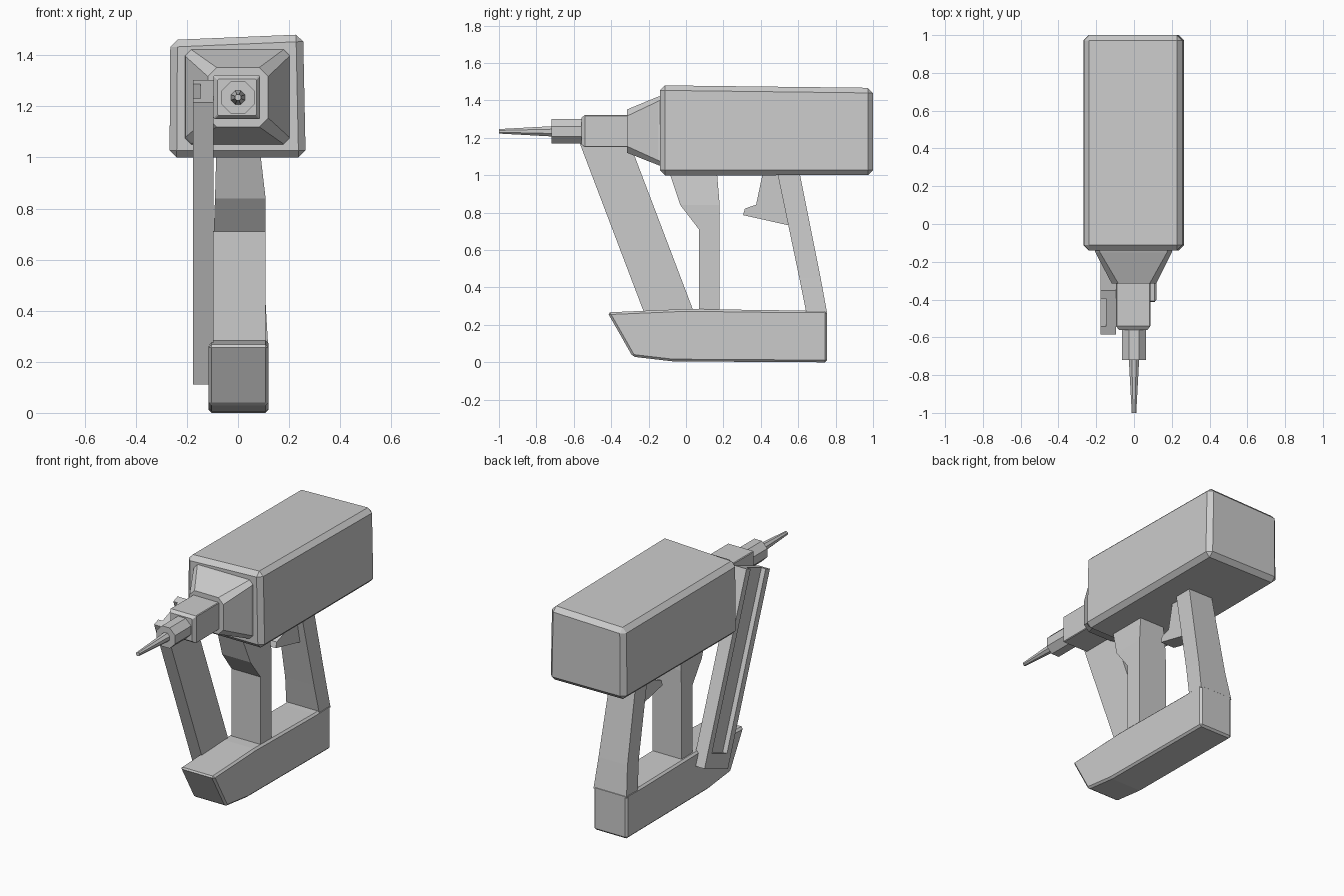
import bpy, bmesh, math
from mathutils import Vector

if "Cube" in bpy.data.objects:
    bpy.data.objects.remove(bpy.data.objects["Cube"])


def make(name, verts, faces, bevel=0.0):
    me = bpy.data.meshes.new(name)
    bm = bmesh.new()
    vs = [bm.verts.new(v) for v in verts]
    for f in faces:
        bm.faces.new([vs[i] for i in f])
    bmesh.ops.recalc_face_normals(bm, faces=bm.faces)
    bm.to_mesh(me)
    bm.free()
    ob = bpy.data.objects.new(name, me)
    bpy.context.collection.objects.link(ob)
    if bevel:
        mod = ob.modifiers.new("bevel", 'BEVEL')
        mod.width, mod.segments = bevel, 1
        mod.limit_method = 'ANGLE'
        mod.angle_limit = math.radians(50)
    return ob


def loft(name, rings, bevel=0.0):
    """Join rings with equal point counts and cap both ends."""
    n = len(rings[0])
    faces = [tuple(range(n)), tuple(range((len(rings) - 1) * n, len(rings) * n))]
    for r in range(len(rings) - 1):
        for i in range(n):
            j = (i + 1) % n
            faces.append((r * n + i, r * n + j, (r + 1) * n + j, (r + 1) * n + i))
    return make(name, [p for ring in rings for p in ring], faces, bevel)


def side_prism(name, profile, x0, x1, bevel=0.0):
    """Extrude a (y, z) side profile across x."""
    return loft(name, [[(x, y, z) for y, z in profile] for x in (x0, x1)], bevel)


def cut_rect(y, x0, x1, z0, z1, c):
    """Rectangle facing y with its corners cut by c."""
    return [(x0 + c, y, z0), (x1 - c, y, z0), (x1, y, z0 + c), (x1, y, z1 - c),
            (x1 - c, y, z1), (x0 + c, y, z1), (x0, y, z1 - c), (x0, y, z0 + c)]


def circle(y, r, n=8):
    return [(r * math.cos(math.tau * (i + .5) / n), y,
             1.235 + r * math.sin(math.tau * (i + .5) / n)) for i in range(n)]


# Main housing, slightly out of square
loft("housing", [
    [(-.268, -.14, 1.0), (.265, -.14, 1.0), (.255, -.14, 1.482), (-.265, -.14, 1.46)],
    [(-.268, 1, 1.005), (.265, 1, 1.0), (.255, 1, 1.468), (-.265, 1, 1.455)]], .028)

# Tapered nose
loft("nose_cone", [cut_rect(-.12, -.21, .205, 1.045, 1.43, .02),
                   cut_rect(-.15, -.205, .20, 1.055, 1.42, .025),
                   cut_rect(-.315, -.118, .118, 1.12, 1.352, .035)])

# Square barrel block, octagonal collar and needle
loft("barrel_block", [cut_rect(-.30, -.095, .087, 1.15, 1.322, .004),
                      cut_rect(-.54, -.095, .087, 1.15, 1.322, .004),
                      cut_rect(-.56, -.08, .072, 1.165, 1.307, .004)])
loft("collar", [circle(-.55, .07), circle(-.72, .07)])
loft("needle", [circle(-.71, .03), circle(-1.0, .013)])

# Slanted magazine with a groove along its outer side
origin = Vector((-.166, .112))
along = Vector((-.355, .935)).normalized()
across = Vector((along.y, -along.x))
length, width = 1.18, .25


def mag_bar(name, a0, a1, w0, w1, x0, x1):
    pts = [origin + along * a + across * w
           for a, w in ((a0, w0), (a0, w1), (a1, w1), (a1, w0))]
    side_prism(name, pts, x0, x1)


mag_bar("magazine_back", 0, length, 0, width, -.147, -.095)
mag_bar("magazine_rail_front", 0, length, 0, .045, -.177, -.147)
mag_bar("magazine_rail_rear", 0, length, width - .045, width, -.177, -.147)
mag_bar("magazine_foot", 0, .09, .045, width - .045, -.177, -.147)

# Base bar
side_prism("base", [(-.42, .267), (-.285, .03), (-.07, .005), (.755, 0),
                    (.755, .28), (.6, .277), (0, .285)], -.115, .12, .012)

# Centre post, narrowing towards the top
post = [(-.09, 1.02, -.085, .087), (-.03, .84, -.09, .108), (.07, .71, -.095, .108),
        (.07, .26, -.095, .108)]
rear = [.165, .18, .18, .18]
loft("centre_post", [[(x0, y, z), (x1, y, z), (x1, yb, z), (x0, yb, z)]
                     for (y, z, x0, x1), yb in zip(post, rear)])

# Rear grip, flaring into the base
loft("rear_grip", [[(x0, y0, z), (x1, y0, z), (x1, y1, z), (x0, y1, z)]
                   for z, y0, y1, x0, x1 in ((1.02, .487, .606, -.085, .087),
                                             (.45, .606, .72, -.095, .107),
                                             (.26, .644, .755, -.113, .118))])

# Trigger
side_prism("trigger", [(.41, 1.01), (.375, .843), (.315, .822), (.305, .787),
                       (.56, .73), (.53, 1.01)], -.05, .05)
